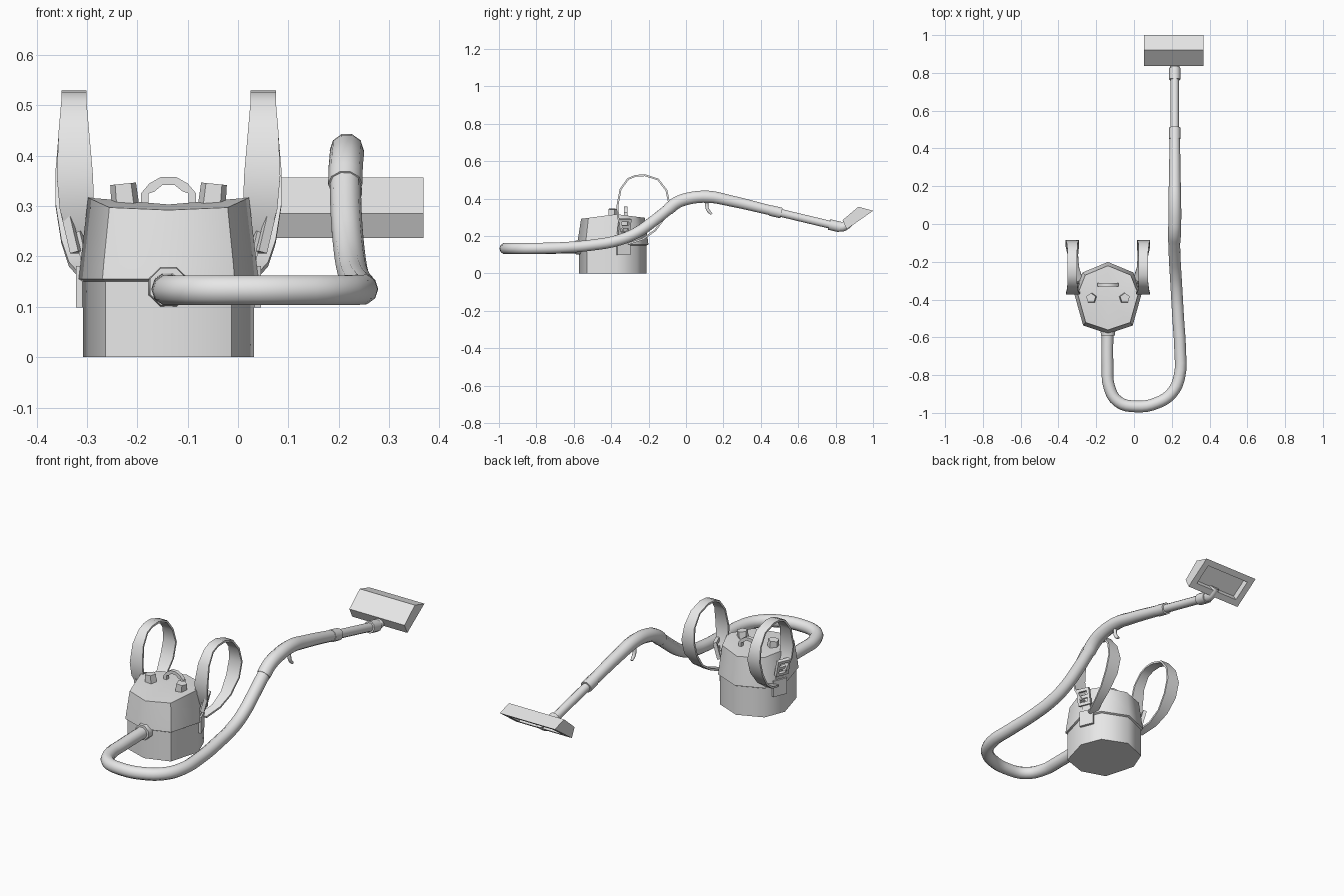
import bpy, bmesh, math
from mathutils import Vector, Matrix

if "Cube" in bpy.data.objects:
    bpy.data.objects.remove(bpy.data.objects["Cube"])

grey = bpy.data.materials.new("plain_grey")
grey.diffuse_color = (0.8, 0.8, 0.8, 1)
grey.use_nodes = True
grey.node_tree.nodes["Principled BSDF"].inputs["Base Color"].default_value = grey.diffuse_color
CX, CY = -0.138, -0.39  # centre of the canister


def finish(ob, angle=50):
    ob.data.materials.clear()
    ob.data.materials.append(grey)
    bpy.ops.object.select_all(action='DESELECT')
    ob.select_set(True)
    bpy.context.view_layer.objects.active = ob
    bpy.ops.object.shade_smooth_by_angle(angle=math.radians(angle))
    return ob


def from_bmesh(name, bm, angle=50):
    bmesh.ops.recalc_face_normals(bm, faces=bm.faces[:])
    me = bpy.data.meshes.new(name)
    bm.to_mesh(me)
    bm.free()
    ob = bpy.data.objects.new(name, me)
    bpy.context.collection.objects.link(ob)
    return finish(ob, angle)


def bridge(bm, a, b):
    for i in range(len(a)):
        j = (i + 1) % len(a)
        bm.faces.new((a[i], a[j], b[j], b[i]))


def loft(name, rings, cap_start=True, cap_end=True, close=False, angle=50):
    bm = bmesh.new()
    rs = [[bm.verts.new(p) for p in r] for r in rings]
    for a, b in zip(rs, rs[1:]):
        bridge(bm, a, b)
    if close:
        bridge(bm, rs[-1], rs[0])
    else:
        if cap_start:
            bm.faces.new(rs[0])
        if cap_end:
            c = bm.verts.new(sum((v.co for v in rs[-1]), Vector()) / len(rs[-1]))
            for i in range(len(rs[-1])):
                bm.faces.new((rs[-1][i], rs[-1][i - 1], c))
    return from_bmesh(name, bm, angle)


def tube(name, pts, radius, smooth=True):
    """Round tube along points (x, y, z[, radius factor])."""
    cu = bpy.data.curves.new(name, 'CURVE')
    cu.dimensions = '3D'
    cu.bevel_depth = radius
    cu.bevel_resolution = 3
    cu.resolution_u = 4
    cu.use_fill_caps = True
    sp = cu.splines.new('BEZIER' if smooth else 'POLY')
    dst = sp.bezier_points if smooth else sp.points
    dst.add(len(pts) - 1)
    for p, q in zip(dst, pts):
        p.co = q[:3] if smooth else (*q[:3], 1)
        p.radius = q[3] if len(q) > 3 else 1
        if smooth:
            p.handle_left_type = p.handle_right_type = 'AUTO'
    ob = bpy.data.objects.new(name, cu)
    bpy.context.collection.objects.link(ob)
    bpy.ops.object.select_all(action='DESELECT')
    ob.select_set(True)
    bpy.context.view_layer.objects.active = ob
    bpy.ops.object.convert(target='MESH')
    return finish(bpy.context.view_layer.objects.active)


def box(name, center, size, rot=None):
    bm = bmesh.new()
    m = Matrix.Translation(center) @ (rot or Matrix()) @ Matrix.Diagonal((*size, 1))
    bmesh.ops.create_cube(bm, size=1, matrix=m)
    return from_bmesh(name, bm, 30)


# Canister: uneven octagon, lower tub and tapered lid with a ridged top
outline = [(0, .18), (.128, .127), (.17, .02), (.125, -.14),
           (0, -.182), (-.125, -.14), (-.17, .02), (-.128, .127)]


def ring(s, z):
    return [(CX + x * s, CY + y * s, z) for x, y in outline]


loft("canister_tub", [ring(1, 0), ring(1, .155)])
top = [(x, y, .317 - .13 * abs(y + .37)) for x, y, z in ring(.94, 0)]
loft("canister_lid", [ring(1.0, .15), ring(1.05, .155), ring(1.03, .185), top], angle=46)

# Lid knobs, leaning slightly outward
for s in (-1, 1):
    bm = bmesh.new()
    m = (Matrix.Translation((CX + s * .088, -.392, .322)) @ Matrix.Rotation(s * .1, 4, 'Y'))
    bmesh.ops.create_cone(bm, cap_ends=True, segments=5, radius1=.029, radius2=.027,
                          depth=.045, matrix=m)
    from_bmesh("lid_knob", bm, 30)

# Carry handle: flat arch across the lid
arch = [(-.055, -.04, .295), (-.055, -.04, .325), (-.038, -.028, .345), (-.015, -.012, .358),
        (.015, .012, .358), (.038, .028, .345), (.055, .04, .325), (.055, .04, .295)]
loft("carry_handle", [[(CX + o, -.332, z), (CX + o, -.312, z),
                       (CX + i, -.312, z - (.016 if z > .33 else 0)),
                       (CX + i, -.332, z - (.016 if z > .33 else 0))] for o, i, z in arch], angle=30)

# Shoulder straps with buckles and side latches
strap = [(-.335, .23, .02, .06), (-.362, .295, .01, .078), (-.367, .36, .012, .084),
         (-.35, .45, .02, .08), (-.31, .505, .025, .075), (-.27, .522, .025, .075),
         (-.22, .525, .025, .075), (-.15, .503, .025, .075), (-.105, .445, .023, .08),
         (-.09, .375, .015, .086), (-.113, .30, .015, .086), (-.165, .23, .02, .075),
         (-.23, .185, .015, .06), (-.31, .158, -.01, .036)]
for s in (-1, 1):
    rings = []
    for k, (y, z, a, b) in enumerate(strap):
        p, q = strap[max(k - 1, 0)], strap[min(k + 1, len(strap) - 1)]
        n = Vector((q[1] - z + z - p[1], p[0] - q[0])).normalized() * .005
        xs = [CX + s * (v - CX) for v in (a, b)]
        rings.append([(xs[0], y + n.x, z + n.y), (xs[1], y + n.x, z + n.y),
                      (xs[1], y - n.x, z - n.y), (xs[0], y - n.x, z - n.y)])
    loft("shoulder_strap", rings)
    turn = Matrix.Rotation(s * .4, 4, 'Z')
    tilt = turn @ Matrix.Rotation(s * .25, 4, 'Y')
    # latch plate on the canister side
    box("side_latch", (CX + s * .163, -.335, .14), (.014, .075, .082), turn)
    # buckle frame
    base = Matrix.Translation((CX + s * .184, -.33, .25)) @ tilt
    frame = []
    for sy, sz in ((-1, -1), (-1, 1), (1, 1), (1, -1)):
        frame.append([base @ Vector((x, sy * h, sz * v)) for x, h, v in
                      ((-.009, .034, .043), (.009, .034, .043), (.009, .021, .028), (-.009, .021, .028))])
    loft("buckle_frame", frame, close=True, angle=30)
    box("buckle_bar", base @ Vector((0, 0, 0)), (.014, .05, .016), tilt)
    box("buckle_tab", (CX + s * .165, -.335, .215), (.012, .045, .07), tilt)

# Hose port on the canister front
bm = bmesh.new()
bmesh.ops.create_cone(bm, cap_ends=True, segments=8, radius1=.046, radius2=.04, depth=.06,
                      matrix=Matrix.Translation((-.138, -.56, .14)) @ Matrix.Rotation(math.pi / 2, 4, 'X')
                      @ Matrix.Rotation(math.pi / 8, 4, 'Z'))
from_bmesh("hose_port", bm, 50)

# Flexible hose
tube("hose", [(-.14, -.55, .138), (-.14, -.75, .134), (-.132, -.86, .133), (-.085, -.94, .133),
              (.01, -.966, .133), (.12, -.948, .133), (.2, -.895, .133), (.24, -.81, .134),
              (.244, -.66, .138), (.234, -.5, .152), (.226, -.36, .178), (.22, -.26, .22),
              (.215, -.17, .283), (.213, -.08, .355)], .031)

# Wand: bent grip, collar, thin pipe, collar and elbow
tube("wand_grip", [(.213, -.095, .343), (.214, -.05, .378), (.216, .01, .4), (.216, .12, .41),
                   (.216, .23, .39, .92), (.216, .47, .333, .8)], .034)
tube("wand_collar", [(.216, .45, .337), (.216, .51, .323)], .03, False)
tube("wand_pipe", [(.216, .48, .33), (.216, .79, .256)], .022, False)
tube("pipe_collar", [(.216, .765, .262), (.216, .825, .248)], .03, False)
tube("nozzle_elbow", [(.216, .8, .254), (.216, .835, .248), (.216, .855, .258), (.216, .88, .28)], .025)

# Hooked trigger under the grip
tube("grip_trigger", [(.216, .112, .39), (.216, .112, .355), (.216, .12, .335), (.216, .137, .318, .7)], .009)

# Floor nozzle with a suction slot on its underside
bm = bmesh.new()
profile = [(.86, .237), (.837, .285), (.922, .357), (1.0, .335)]
ends = [[bm.verts.new((x, y, z)) for y, z in profile] for x in (.052, .368)]
bridge(bm, *ends)
for e in ends:
    bm.faces.new(e)
bmesh.ops.recalc_face_normals(bm, faces=bm.faces[:])
under = min(bm.faces, key=lambda f: f.normal.z)
bmesh.ops.inset_individual(bm, faces=[under], thickness=.045)
bmesh.ops.inset_individual(bm, faces=[under], thickness=.004, depth=-.03)
from_bmesh("floor_nozzle", bm, 30)
